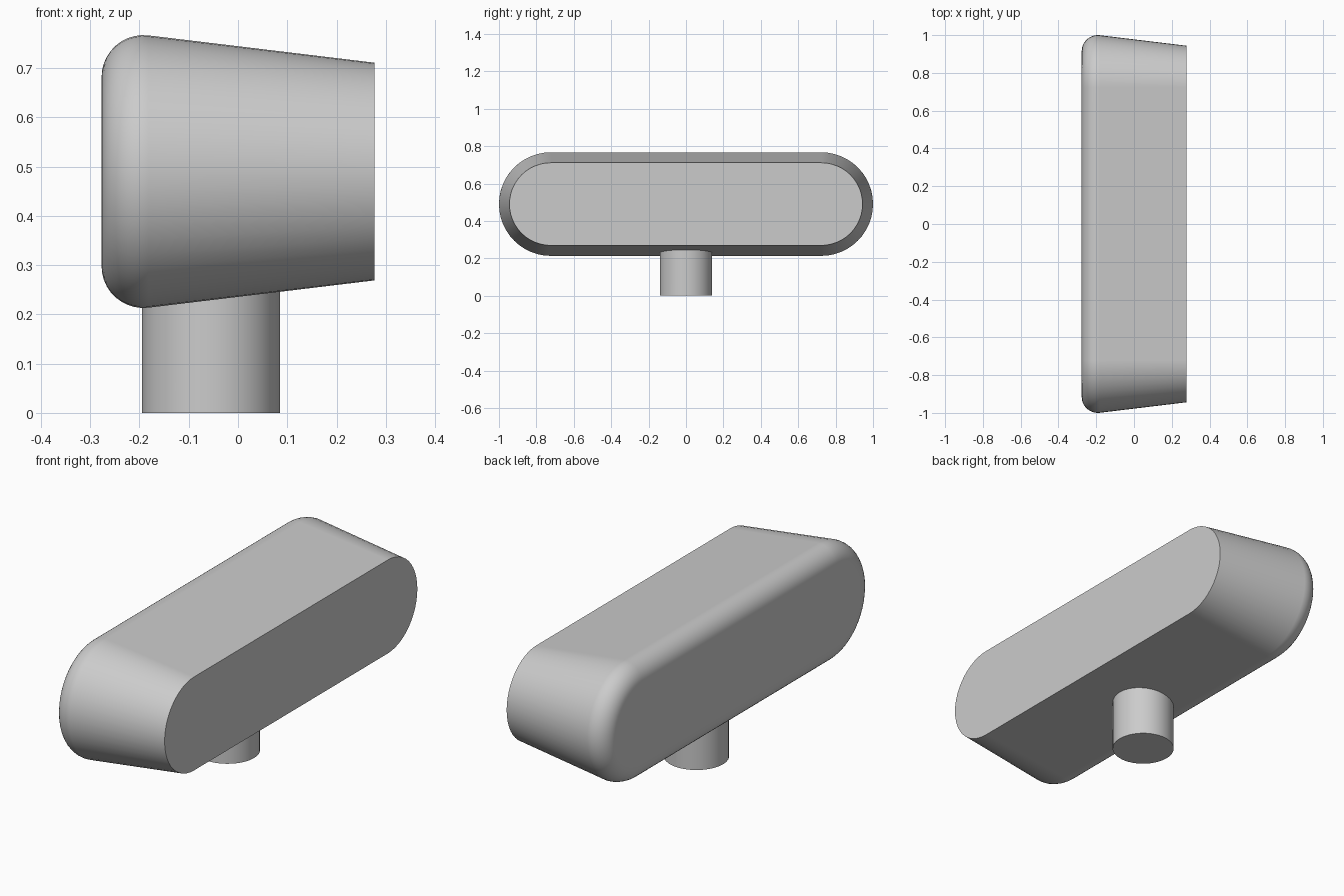
import bpy, bmesh, math

if "Cube" in bpy.data.objects:
    bpy.data.objects.remove(bpy.data.objects["Cube"])

ZC, HALF = 0.49, 0.723          # capsule centre height, half length of straight run
X_BACK, X_FRONT = -0.277, 0.277
R_MAX, R_END, FILLET = 0.277, 0.221, 0.085
ARC, FSEG = 24, 10


def capsule_ring(x, r):
    """Rounded slot outline of radius r in the plane at x."""
    pts = []
    for side, start in ((1, -math.pi / 2), (-1, math.pi / 2)):
        for i in range(ARC + 1):
            a = start + math.pi * i / ARC
            pts.append((x, side * HALF + r * math.cos(a), ZC + r * math.sin(a)))
    return pts


def loft(name, rings):
    """Skin rings, cap both ends, smooth the sides and keep the caps flat."""
    bm = bmesh.new()
    loops = [[bm.verts.new(p) for p in ring] for ring in rings]
    n = len(loops[0])
    for a, b in zip(loops, loops[1:]):
        for i in range(n):
            j = (i + 1) % n
            bm.faces.new((a[i], a[j], b[j], b[i])).smooth = True
    bm.faces.new(loops[0])
    bm.faces.new(loops[-1])
    bmesh.ops.recalc_face_normals(bm, faces=bm.faces)
    for e in bm.edges:
        if e.calc_face_angle(0) > math.radians(35):
            e.smooth = False
    mesh = bpy.data.meshes.new(name)
    bm.to_mesh(mesh)
    bm.free()
    obj = bpy.data.objects.new(name, mesh)
    bpy.context.collection.objects.link(obj)
    mod = obj.modifiers.new("weighted_normals", 'WEIGHTED_NORMAL')
    mod.keep_sharp = True
    return obj


# Tapered body with a filleted back edge
taper = math.atan((R_MAX - R_END) / (X_FRONT - X_BACK - FILLET))
profile = []
for i in range(FSEG + 1):
    a = (math.pi / 2 + taper) * i / FSEG
    profile.append((X_BACK + FILLET * (1 - math.cos(a)),
                    R_MAX - FILLET + FILLET * math.sin(a)))
x_tan, r_tan = profile[-1]
profile.append((X_FRONT, R_END))
loft("body", [capsule_ring(x, r) for x, r in profile])

# Round stem, its top cut to follow the sloping underside
STEM_X, STEM_R, SIDES = -0.055, 0.14, 32
slope = (r_tan - R_END) / (X_FRONT - x_tan)
bottom, top = [], []
for i in range(SIDES):
    a = 2 * math.pi * i / SIDES
    x, y = STEM_X + STEM_R * math.cos(a), STEM_R * math.sin(a)
    bottom.append((x, y, 0))
    top.append((x, y, ZC - r_tan + slope * (x - x_tan) + 0.004))
loft("stem", [bottom, top])
